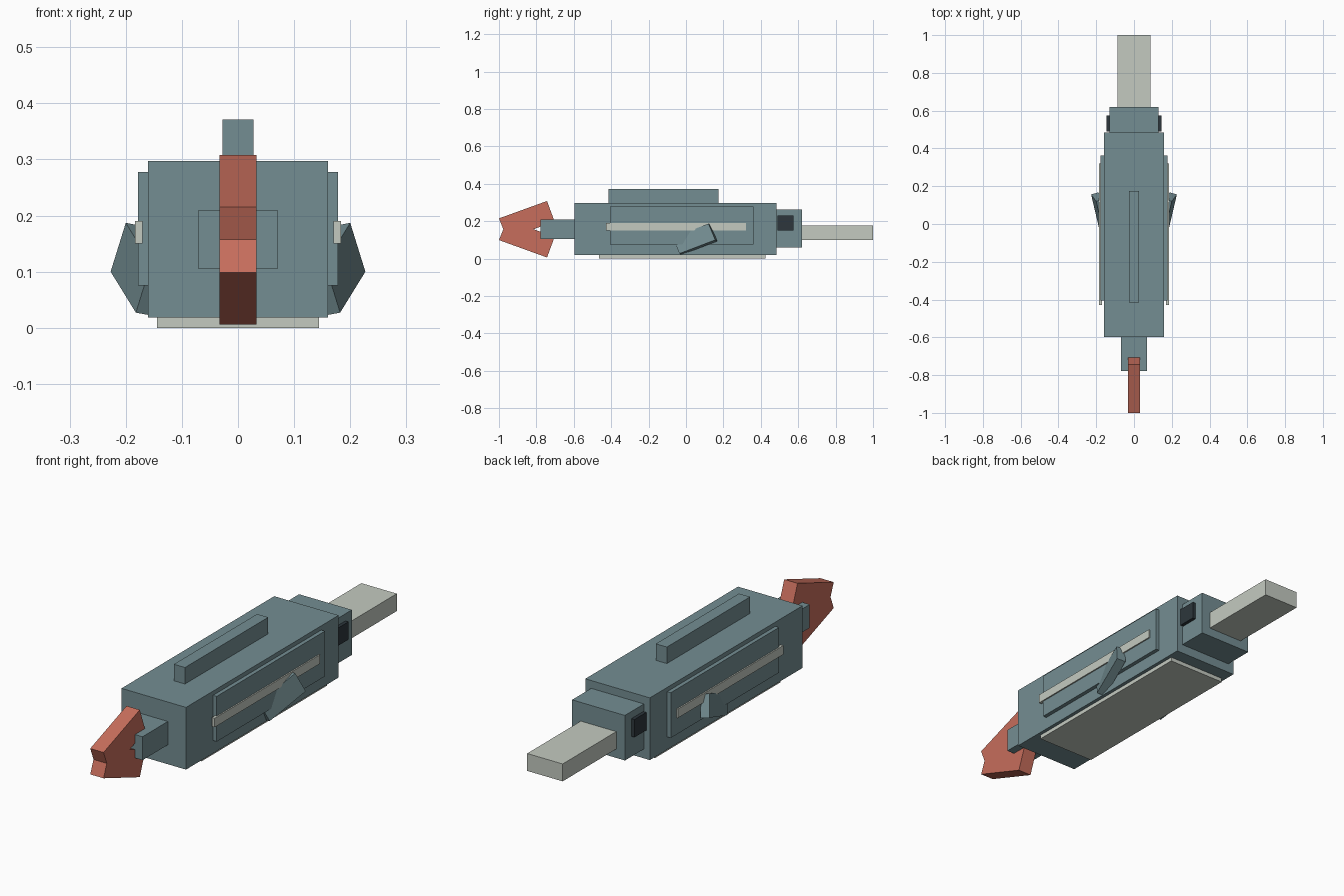
import bpy
import bmesh
from mathutils import Vector

cube = bpy.data.objects.get("Cube")
if cube:
    bpy.data.objects.remove(cube, do_unlink=True)


def material(name, rgb):
    mat = bpy.data.materials.new(name)
    mat.use_nodes = True
    mat.diffuse_color = (*rgb, 1)
    mat.node_tree.nodes["Principled BSDF"].inputs["Base Color"].default_value = (*rgb, 1)
    return mat


slate = material("slate blue", (0.175, 0.27, 0.29))
coral = material("coral red", (0.57, 0.155, 0.107))
pale = material("pale grey", (0.55, 0.59, 0.53))
dark = material("dark slate", (0.026, 0.037, 0.045))


def prism(name, outline, depth, mat):
    """Extrude a planar outline along the depth vector."""
    bm = bmesh.new()
    face = bm.faces.new([bm.verts.new(p) for p in outline])
    moved = bmesh.ops.extrude_face_region(bm, geom=[face])["geom"]
    bmesh.ops.translate(bm, vec=depth, verts=[g for g in moved if isinstance(g, bmesh.types.BMVert)])
    # the starting face stays in place after extrusion when it is kept as a cap
    if not face.is_valid or len(bm.faces) < len(outline) + 2:
        bm.faces.new([v for v in bm.verts][:len(outline)])
    bmesh.ops.recalc_face_normals(bm, faces=bm.faces)
    mesh = bpy.data.meshes.new(name)
    bm.to_mesh(mesh)
    bm.free()
    mesh.materials.append(mat)
    obj = bpy.data.objects.new(name, mesh)
    bpy.context.collection.objects.link(obj)
    return obj


def box(name, x, y, z, mat):
    """Box from (min, max) ranges."""
    outline = [(x[0], y[0], z[0]), (x[1], y[0], z[0]), (x[1], y[1], z[0]), (x[0], y[1], z[0])]
    return prism(name, outline, Vector((0, 0, z[1] - z[0])), mat)


def centred(name, half_width, y, z, mat):
    return box(name, (-half_width, half_width), y, z, mat)


# Trunk, back ridge, belly plate
centred("body", 0.16, (-0.597, 0.485), (0.018, 0.297), slate)
centred("back_ridge", 0.0275, (-0.415, 0.175), (0.29, 0.371), slate)
centred("belly_plate", 0.144, (-0.465, 0.425), (0, 0.02), pale)

# Head and snout
centred("head", 0.131, (0.48, 0.62), (0.06, 0.262), slate)
centred("snout", 0.088, (0.61, 1.0), (0.10, 0.178), pale)

# Tail stem and forked tail fin
centred("tail_stem", 0.07, (-0.777, -0.59), (0.105, 0.21), slate)
mid = 0.157
upper = [(-1.0, 0.058), (-0.743, 0.151), (-0.703, 0.042)]
profile = [(-0.977, 0)] + upper + [(-0.815, 0)] + [(y, -z) for y, z in reversed(upper)]
prism("tail_fin", [(-0.033, y, mid + z) for y, z in profile], Vector((0.066, 0, 0)), coral)

# Paired side parts
for side, label in ((1, "left"), (-1, "right")):
    def span(inner, outer):
        return sorted((side * inner, side * outer))

    box(label + "_side_panel", span(0.15, 0.178), (-0.405, 0.362), (0.075, 0.278), slate)
    box(label + "_side_stripe", span(0.17, 0.184), (-0.428, 0.32), (0.15, 0.19), pale)
    box(label + "_eye", span(0.125, 0.146), (0.49, 0.574), (0.15, 0.23), dark)

    # Tilted fin: a slab whose outer face is a rectangle leaning out of the flank
    top, tip, low = (Vector((side * x, y, z)) for x, y, z in
                     ((0.20, 0.12, 0.187), (0.227, 0.156, 0.10), (0.182, -0.035, 0.027)))
    inward = (tip - top).cross(low - tip).normalized() * side * 0.04
    prism(label + "_fin", [top, tip, low, top + low - tip], inward, slate)
